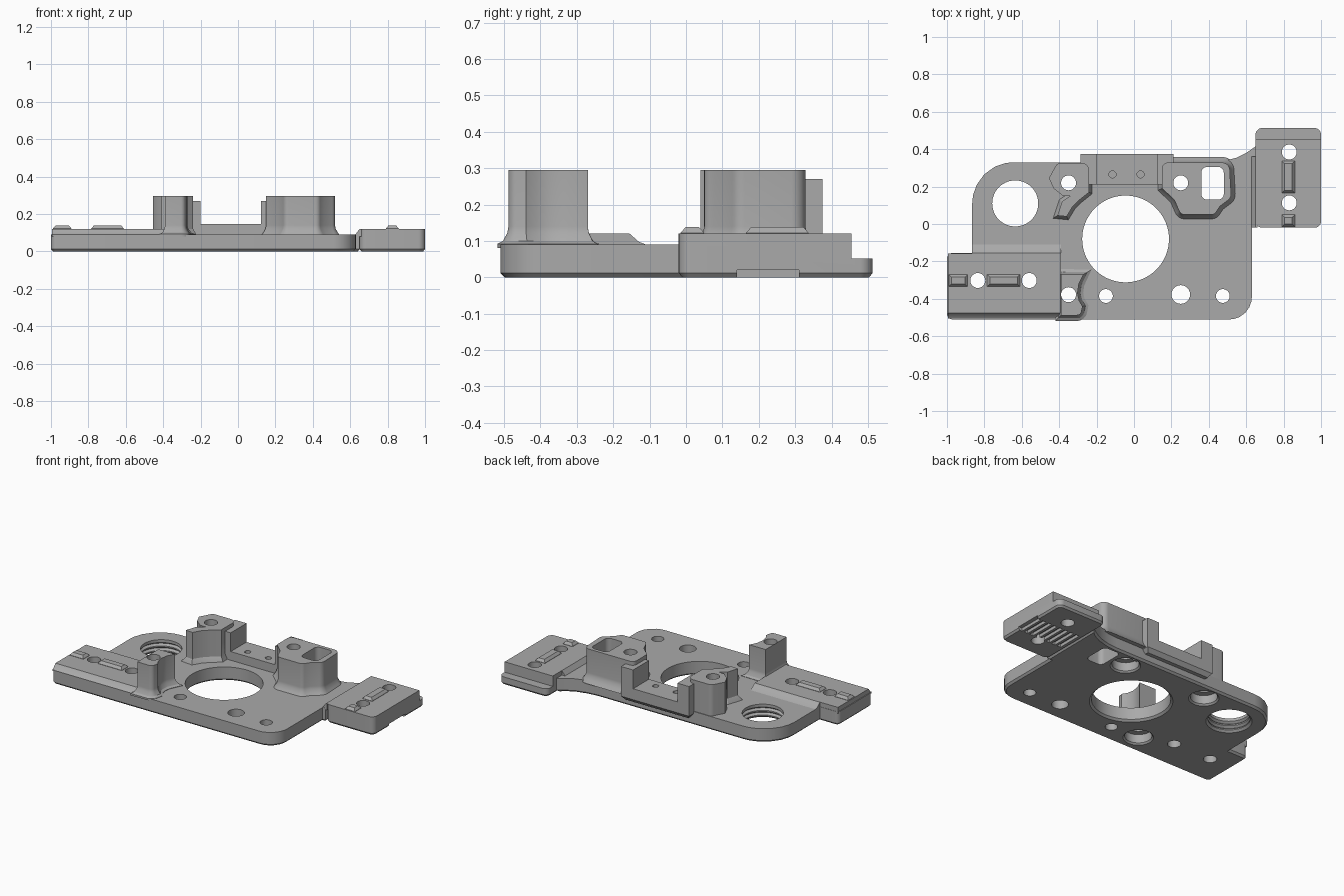
import bpy, bmesh, math
from mathutils import Vector

old = bpy.data.objects.get("Cube")
if old:
    bpy.data.objects.remove(old)

grey = bpy.data.materials.new("plain_grey")
grey.use_nodes = True
grey.diffuse_color = (0.4, 0.4, 0.4, 1)
grey.node_tree.nodes["Principled BSDF"].inputs["Base Color"].default_value = (0.4, 0.4, 0.4, 1)


def outline(corners):
    """Closed counter-clockwise profile; a third value on a corner is its radius."""
    out = []
    for i, c in enumerate(corners):
        p = Vector(c[:2])
        if len(c) < 3:
            out.append(p)
            continue
        a = (Vector(corners[i - 1][:2]) - p).normalized()
        b = (Vector(corners[(i + 1) % len(corners)][:2]) - p).normalized()
        half = a.angle(b) / 2
        centre = p + (a + b).normalized() * c[2] / math.sin(half)
        v0 = p + a * c[2] / math.tan(half) - centre
        v1 = p + b * c[2] / math.tan(half) - centre
        out += [centre + v0.lerp(v1, k / 6).normalized() * c[2] for k in range(7)]
    return out


def rect(x0, x1, y0, y1, r=None):
    pts = [(x0, y0), (x1, y0), (x1, y1), (x0, y1)]
    return outline([p + (r,) if r else p for p in pts])


def circle(x, y, r, n=40):
    return [Vector((x + r * math.cos(math.tau * k / n), y + r * math.sin(math.tau * k / n)))
            for k in range(n)]


def grow(pts, d):
    """Offset a profile outward by d."""
    out = []
    for i, p in enumerate(pts):
        a = (p - pts[i - 1]).normalized()
        b = (pts[(i + 1) % len(pts)] - p).normalized()
        n = Vector((a.y + b.y, -a.x - b.x)).normalized()
        out.append(p + n * d / max(0.6, n.dot(Vector((a.y, -a.x)))))
    return out


def solid(name, pts, layers):
    """Stack the profile through (height, offset) layers."""
    bm = bmesh.new()
    loops = [[bm.verts.new((p.x, p.y, z)) for p in grow(pts, d)] for z, d in layers]
    for lo, hi in zip(loops, loops[1:]):
        for i in range(len(lo)):
            bm.faces.new((lo[i - 1], lo[i], hi[i], hi[i - 1]))
    bm.faces.new(loops[0][::-1])
    bm.faces.new(loops[-1])
    bmesh.ops.recalc_face_normals(bm, faces=bm.faces)
    mesh = bpy.data.meshes.new(name)
    bm.to_mesh(mesh)
    bm.free()
    mesh.materials.append(grey)
    ob = bpy.data.objects.new(name, mesh)
    bpy.context.collection.objects.link(ob)
    return ob


def swept_x(name, profile, x0, x1):
    """Profile given in (y, z), extruded along x."""
    ob = solid(name, [Vector(p) for p in profile], [(x0, 0), (x1, 0)])
    for v in ob.data.vertices:
        v.co = (v.co.z, v.co.x, v.co.y)
    return ob


def cut(targets, pts, layers):
    cutter = solid("cutter", pts, layers)
    cutter.hide_render = True
    for ob in targets:
        mod = ob.modifiers.new("cut", 'BOOLEAN')
        mod.operation, mod.solver, mod.object = 'DIFFERENCE', 'EXACT', cutter
        bpy.context.view_layer.objects.active = ob
        bpy.ops.object.modifier_apply(modifier=mod.name)
    bpy.data.objects.remove(cutter)


THROUGH = [(-0.1, 0), (0.5, 0)]
CHAMFERED = [(-0.02, 0.035), (0.012, 0), (0.5, 0)]
FLARED = [(0.08, 0.03), (0.092, 0.03), (0.1, 0.015), (0.122, 0.003), (0.14, 0), (0.295, 0)]
T = 0.09

# Base plate
plate = solid("base_plate", outline([
    (-1, -0.51, 0.03), (0.63, -0.51, 0.12), (0.63, -0.02), (0.65, -0.02), (0.65, 0.415),
    (0.6, 0.38), (0.55, 0.355), (0.48, 0.337), (0.41, 0.33), (-0.865, 0.33, 0.22),
    (-0.865, -0.155), (-1, -0.155, 0.03)]), [(0, -0.012), (0.012, 0), (T, 0)])

# Raised tab on the right side of the plate
tab_low = swept_x("side_tab_raise", [(-0.505, 0.08), (-0.11, 0.08), (-0.11, T), (-0.13, 0.098),
                                     (-0.155, 0.12), (-0.475, 0.12), (-0.492, 0.098), (-0.505, T)],
                  -0.865, -0.39)
tab_end = swept_x("side_tab_end", [(-0.505, 0.08), (-0.157, 0.08), (-0.157, 0.12),
                                   (-0.475, 0.12), (-0.492, 0.098), (-0.505, T)], -0.995, -0.865)

# Stepped pad on the left side with its ramp
pad = solid("side_pad", rect(0.65, 1, -0.02, 0.513, 0.035),
            [(0, -0.01), (0.012, 0), (0.12, 0)])
cut([pad], rect(0.5, 1.2, 0.455, 0.7), [(0.052, 0), (0.3, 0)])
ramp = solid("pad_ramp", rect(0.62, 0.66, -0.018, 0.36), [(0.08, 0), (0.12, 0)])
for v in ramp.data.vertices:
    if v.co.z > 0.1 and v.co.x < 0.64:
        v.co.x = 0.65

# Locating nubs
nubs = [rect(-0.99, -0.89, -0.335, -0.27), rect(-0.785, -0.61, -0.335, -0.27),
        rect(0.79, 0.86, 0.165, 0.337), rect(0.79, 0.86, -0.015, 0.05)]
parts = [solid("locating_nub", n, [(0.11, 0), (0.122, 0), (0.138, -0.014)]) for n in nubs]

# Tall posts
left_post = solid("pocket_post", outline([
    (0.15, 0.19), (0.215, 0.13), (0.25, 0.05, 0.03), (0.43, 0.05, 0.03), (0.46, 0.095),
    (0.52, 0.14, 0.04), (0.51, 0.328, 0.04), (0.15, 0.328, 0.03)]), FLARED[:1] + FLARED[2:])
hex_post = solid("back_post", outline([
    (-0.455, 0.245), (-0.43, 0.19), (-0.38, 0.15), (-0.3, 0.15), (-0.24, 0.2),
    (-0.24, 0.326, 0.04), (-0.41, 0.326, 0.03)]), [(0.08, 0), (0.295, 0)])
fin = solid("post_fin", outline([
    (-0.41, 0.045), (-0.36, 0.04), (-0.33, 0.09), (-0.29, 0.13), (-0.24, 0.17),
    (-0.24, 0.21), (-0.31, 0.17), (-0.385, 0.12)]),
    [(0.08, 0.02), (0.095, 0.015), (0.12, 0), (0.295, 0)])
front_post = solid("front_post", outline([
    (-0.39, -0.488), (-0.285, -0.488, 0.025), (-0.275, -0.44), (-0.293, -0.41), (-0.302, -0.37),
    (-0.295, -0.32), (-0.27, -0.27), (-0.39, -0.27)]), FLARED)

# U-shaped rear bracket
bracket = solid("rear_bracket", rect(-0.285, 0.21, 0.21, 0.375), [(0.05, -0.02), (0.075, 0), (0.27, 0)])
cut([bracket], rect(-0.2, 0.122, 0.1, 0.6), [(0.147, 0), (0.5, 0)])
for x in (-0.115, 0.035):
    cut([bracket], circle(x, 0.265, 0.019, 16), [(0.1, 0), (0.3, 0)])

# Centre bore and pocket
cut([plate, bracket], circle(-0.045, -0.08, 0.232, 72), CHAMFERED)
cut([plate, left_post], rect(0.36, 0.48, 0.13, 0.305, 0.03), THROUGH)

# Threaded bore with two grooves
cut([plate], circle(-0.635, 0.11, 0.123, 56), CHAMFERED)
for z in (0.03, 0.06):
    cut([plate], circle(-0.635, 0.11, 0.123, 56),
        [(z - 0.011, -0.01), (z - 0.011, 0), (z, 0.014), (z + 0.011, 0), (z + 0.011, -0.01)])

# Screw holes through the posts, counterbored below
for x, y, owners in ((-0.35, 0.22, [hex_post, fin, bracket]),
                     (0.25, 0.22, [left_post, bracket]), (-0.35, -0.378, [front_post, tab_low])):
    cut([plate] + owners, circle(x, y, 0.04, 24), THROUGH)
    cut([plate], circle(x, y, 0.08, 32), [(-0.02, 0.03), (0.01, 0), (0.065, 0)])

# Screw holes through the plate, tab and pad
for x, y, r, owners in ((-0.15, -0.385, 0.037, [plate]), (0.475, -0.385, 0.037, [plate]),
                        (0.25, -0.377, 0.05, [plate]),
                        (-0.835, -0.302, 0.04, [plate, tab_end, tab_low]),
                        (-0.56, -0.302, 0.04, [plate, tab_low]),
                        (0.83, 0.385, 0.04, [pad]), (0.83, 0.113, 0.04, [pad])):
    cut(owners, circle(x, y, r, 24), THROUGH)

# Belt grooves under the pad
for k in range(8):
    x = 0.68 + k * 0.042
    cut([pad], rect(x, x + 0.026, 0.14, 0.31), [(-0.1, 0), (0.02, 0)])

# Smooth the curved walls, keep the edges crisp
parts += [plate, tab_low, tab_end, pad, ramp, left_post, hex_post, fin, front_post, bracket]
bpy.ops.object.select_all(action='DESELECT')
for ob in parts:
    ob.select_set(True)
bpy.context.view_layer.objects.active = plate
bpy.ops.object.shade_smooth_by_angle(angle=math.radians(30))
